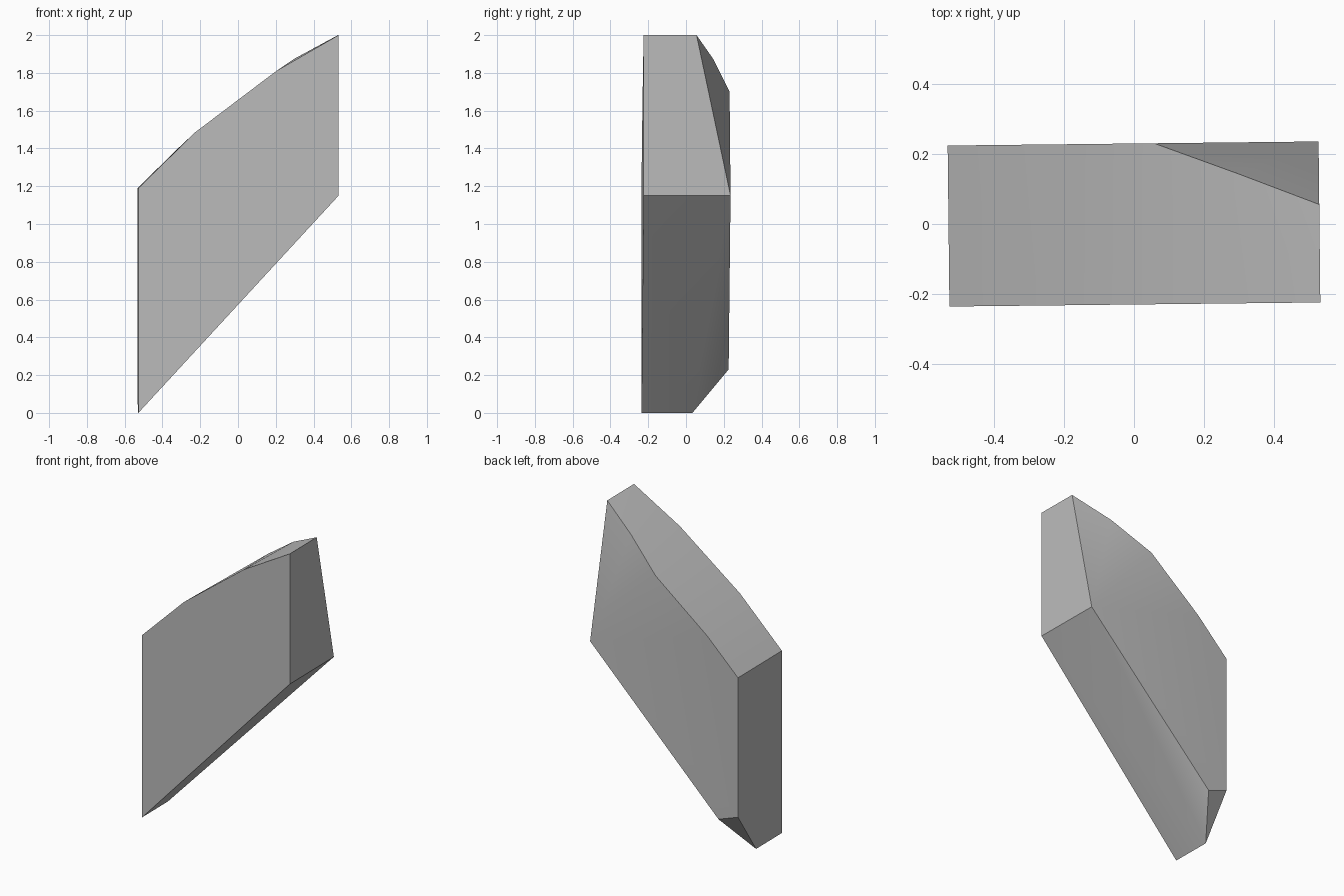
import bpy, bmesh, math
from mathutils import Matrix

cube = bpy.data.objects.get("Cube")
if cube:
    bpy.data.objects.remove(cube, do_unlink=True)

# Plain grey stone
stone = bpy.data.materials.new("stone_grey")
stone.use_nodes = True
colour = (0.5, 0.5, 0.5, 1)
stone.diffuse_color = colour
stone.node_tree.nodes["Principled BSDF"].inputs["Base Color"].default_value = colour

W, D = 0.53, 0.23  # half width and half depth

# Front outline (x, z): slanted base, upright ends, bowed top
front = [(-W, 0), (W, 1.15), (W, 2), (0.2, 1.81), (-0.23, 1.485), (-W, 1.19)]
# Back outline, with the upper and lower corners chipped away
back = [(-W, 0.28), (-0.39, 0.23), (W, 1.15), (0.06, 1.7), (-0.31, 1.405), (-W, 1.19)]
# Inner corners of the two chips (x, y, z)
chips = [(W, 0.05, 2), (0.3, 0.14, 1.875), (-W, 0.04, 0)]

points = [(x, -D, z) for x, z in front] + [(x, D, z) for x, z in back] + chips

# Block: the hull around the outlines, turned slightly about the upright axis
bm = bmesh.new()
for p in points:
    bm.verts.new(p)
bmesh.ops.convex_hull(bm, input=bm.verts)
bmesh.ops.dissolve_limit(bm, angle_limit=math.radians(1), verts=bm.verts, edges=bm.edges)
bmesh.ops.rotate(bm, verts=bm.verts, matrix=Matrix.Rotation(0.011, 3, "Z"))
bmesh.ops.recalc_face_normals(bm, faces=bm.faces)
mesh = bpy.data.meshes.new("chipped_block")
bm.to_mesh(mesh)
bm.free()
mesh.materials.append(stone)

block = bpy.data.objects.new("chipped_block", mesh)
bpy.context.collection.objects.link(block)
bpy.ops.object.select_all(action="DESELECT")
block.select_set(True)
bpy.context.view_layer.objects.active = block
bpy.ops.object.shade_smooth_by_angle(angle=math.radians(30))
